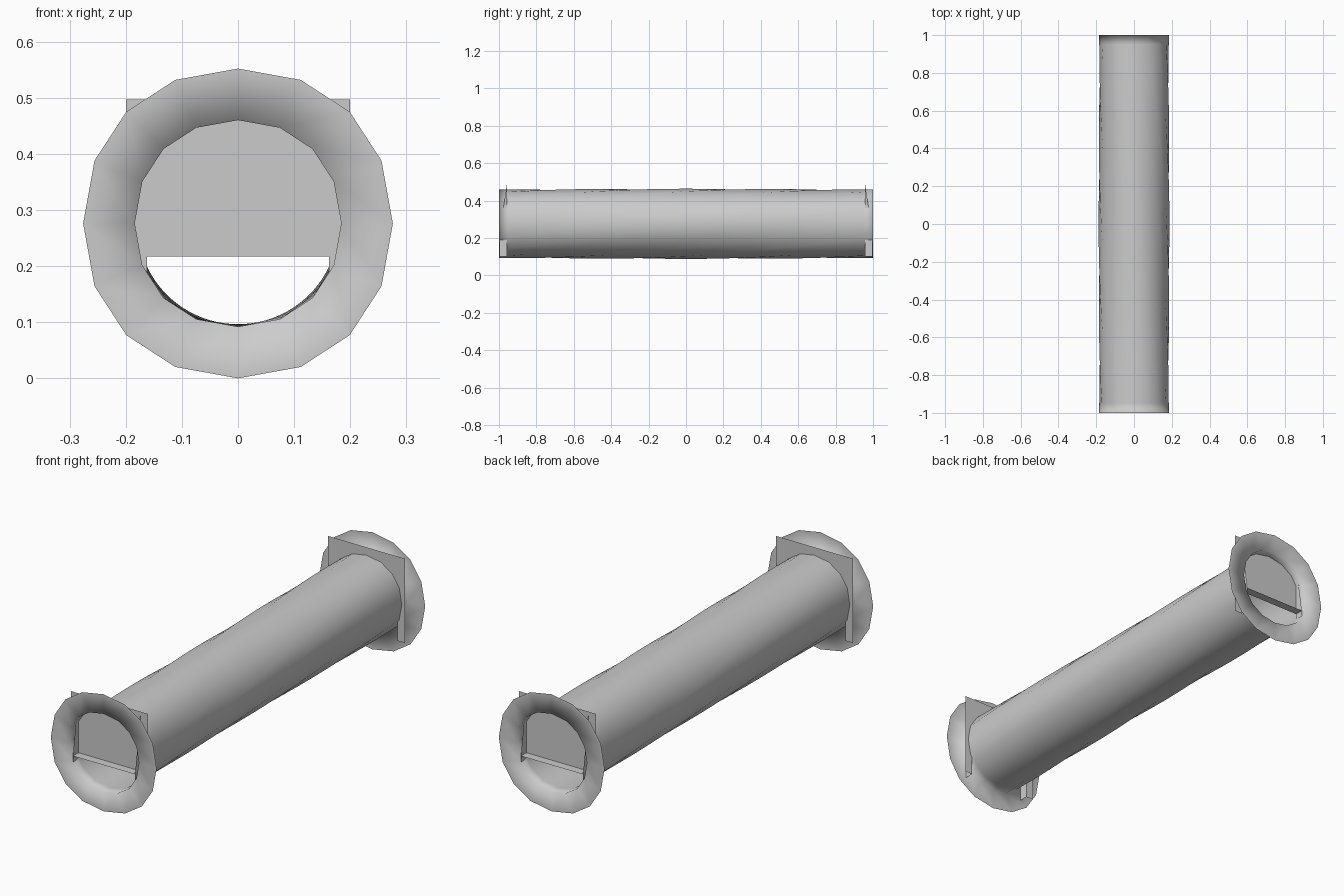
import bpy, math

if "Cube" in bpy.data.objects:
    bpy.data.objects.remove(bpy.data.objects["Cube"])

CZ = 0.276
R_TUBE, R_FLANGE = 0.184, 0.276


def section():
    # slightly squarish 16-sided circle from four bezier quarters
    pts = []
    for q in range(4):
        for k in range(4):
            t = k / 4
            s = 1 - t
            h = 0.59
            a = s**3 + 3*s*s*t + 3*s*t*t*h
            b = 3*s*s*t*h + 3*s*t*t + t**3
            c, d = math.cos(q*math.pi/2), math.sin(q*math.pi/2)
            pts.append((a*c - b*d, a*d + b*c))
    return pts


def make(name, verts, faces, smooth=False):
    me = bpy.data.meshes.new(name)
    me.from_pydata(verts, [], faces)
    me.update()
    ob = bpy.data.objects.new(name, me)
    bpy.context.collection.objects.link(ob)
    for p in me.polygons:
        p.use_smooth = smooth
    return ob


# Open pipe with a flat collar on both ends, section twisting gently along it
N = 16
steps = 20
rings = [(-1, R_FLANGE, 0), (-1, R_TUBE, 0)]
for i in range(steps + 1):
    f = i / steps
    rings.append((-0.95 + 1.9*f, R_TUBE, f*math.pi/2))
rings += [(1, R_TUBE, math.pi/2), (1, R_FLANGE, math.pi/2)]
verts, faces = [], []
for y, r, a in rings:
    c, s = math.cos(a), math.sin(a)
    for u, v in section():
        verts.append((r*(u*c - v*s), y, CZ + r*(u*s + v*c)))
for i in range(len(rings) - 1):
    for j in range(N):
        k = (j + 1) % N
        faces.append((i*N + j, i*N + k, (i+1)*N + k, (i+1)*N + j))
make("pipe_with_collars", verts, faces, True)

# Notched gate plate with ledge and tapered side walls at each end
W, X, ZB, ZN, ZT = 0.2, 0.162, 0.1, 0.217, 0.497
for side, name in ((-1, "front"), (1, "back")):
    y0, y1 = side*0.957, side*0.998
    plate = [(-W, ZB), (-X, ZB), (-X, ZN), (X, ZN), (X, ZB), (W, ZB), (W, ZT), (-W, ZT)]
    v = [(x, y0, z) for x, z in plate]
    make(name + "_gate_plate", v, [(0, 1, 2, 7), (2, 3, 6, 7), (3, 4, 5, 6)])
    make(name + "_gate_ledge",
         [(-X, y0, ZN), (X, y0, ZN), (X, y1, ZN), (-X, y1, ZN)], [(0, 1, 2, 3)])
    for x, sn in ((-X, "left"), (X, "right")):
        make(name + "_gate_wall_" + sn,
             [(x, y0, ZB), (x, y1, ZB), (x, y1, ZN), (x, y0, ZT - 0.005)], [(0, 1, 2, 3)])
